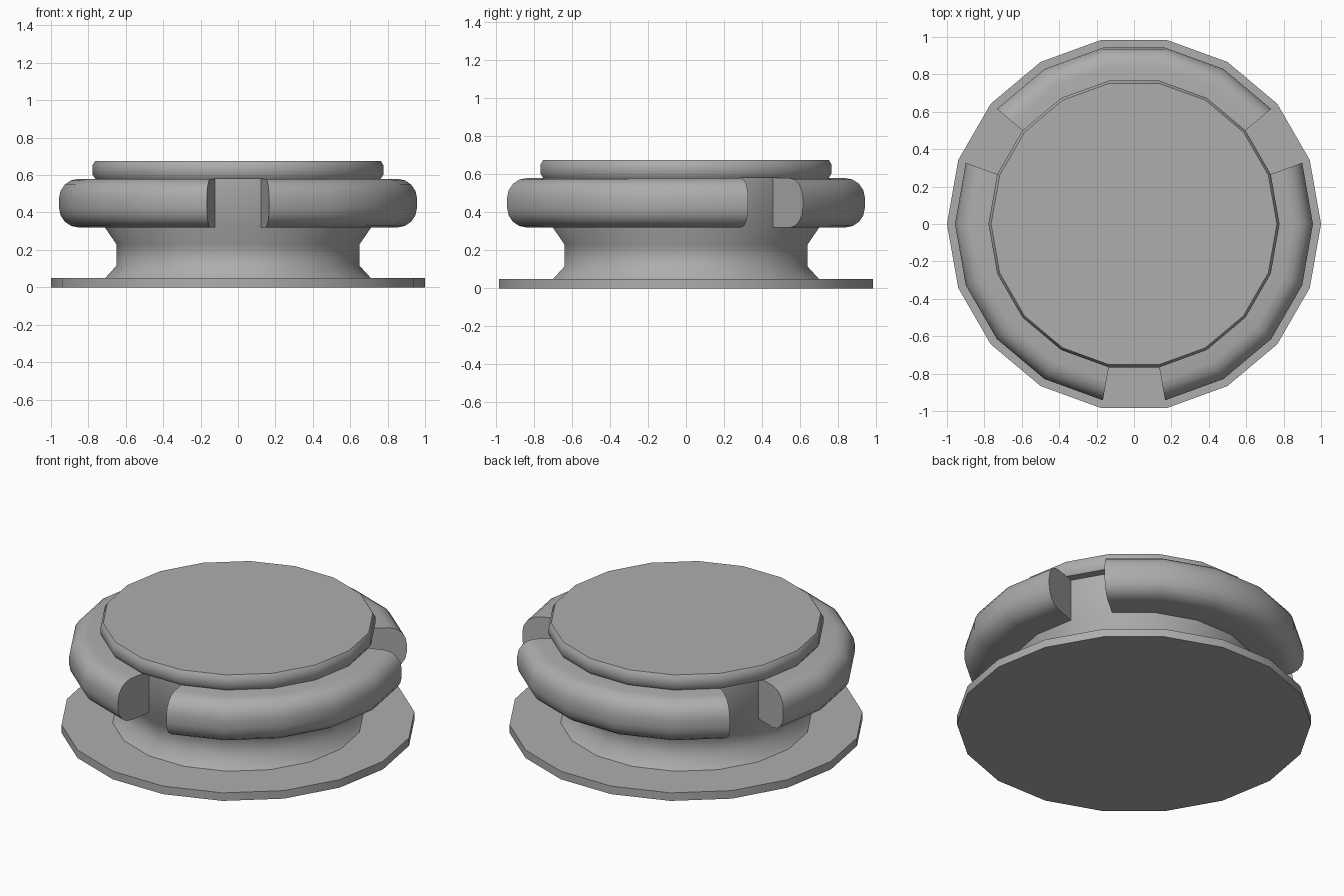
import bpy, bmesh
from math import radians, cos, sin

if "Cube" in bpy.data.objects:
    bpy.data.objects.remove(bpy.data.objects["Cube"])

STEP = 20  # degrees per facet: 18 sides per full turn

# Dark grey finish
grey = bpy.data.materials.new("dark_grey")
grey.diffuse_color = (0.42, 0.42, 0.42, 1)
grey.use_nodes = True
grey.node_tree.nodes["Principled BSDF"].inputs["Base Color"].default_value = grey.diffuse_color


def finish(name, bm, angle):
    bmesh.ops.recalc_face_normals(bm, faces=bm.faces)
    mesh = bpy.data.meshes.new(name)
    bm.to_mesh(mesh)
    bm.free()
    mesh.materials.append(grey)
    obj = bpy.data.objects.new(name, mesh)
    bpy.context.collection.objects.link(obj)
    bpy.ops.object.select_all(action='DESELECT')
    obj.select_set(True)
    bpy.context.view_layer.objects.active = obj
    bpy.ops.object.shade_smooth_by_angle(angle=radians(angle))
    return obj


def sweep(name, profile, start=0, sides=18, angle=50):
    """Turn an (r, z) profile around z; 18 sides is a full turn, fewer an arc."""
    bm = bmesh.new()
    full = sides == 18
    rings = []
    for i in range(sides if full else sides + 1):
        a = radians(start + i * STEP)
        rings.append([bm.verts.new((r * cos(a), r * sin(a), z)) for r, z in profile])
    n = len(profile)
    for i in range(sides):
        p, q = rings[i], rings[(i + 1) % len(rings)]
        for j in range(n - 1 if full else n):
            k = (j + 1) % n
            bm.faces.new((p[j], q[j], q[k], p[k]))
    if full:  # close bottom and top
        bm.faces.new([r[0] for r in rings])
        bm.faces.new([r[-1] for r in rings])
    else:     # close the two arc ends
        bm.faces.new(rings[0])
        bm.faces.new(rings[-1])
    return finish(name, bm, angle)


def corner(r, z, rad, a0, a1, n):
    return [(r + rad * cos(radians(a0 + (a1 - a0) * i / n)),
             z + rad * sin(radians(a0 + (a1 - a0) * i / n))) for i in range(n + 1)]


# Flat foot plate
sweep("base_plate", [(1, 0), (1, 0.05)])

# Waisted body carrying the grips
sweep("body", [(0.71, 0.05), (0.65, 0.115), (0.65, 0.23), (0.712, 0.32), (0.712, 0.58)])

# Top cap with bevelled rim and crisp flat top
sweep("top_cap", [(0.762, 0.58), (0.778, 0.603), (0.778, 0.652), (0.764, 0.675)])

# Three rounded grips, separated by one-facet gaps
grip = ([(0.70, 0.32)] + corner(0.852, 0.425, 0.105, -90, 0, 4)
        + corner(0.852, 0.475, 0.105, 0, 90, 4) + [(0.70, 0.58)])
for i in range(3):
    sweep(f"grip_{i + 1}", grip, start=-80 + 120 * i, sides=5)
